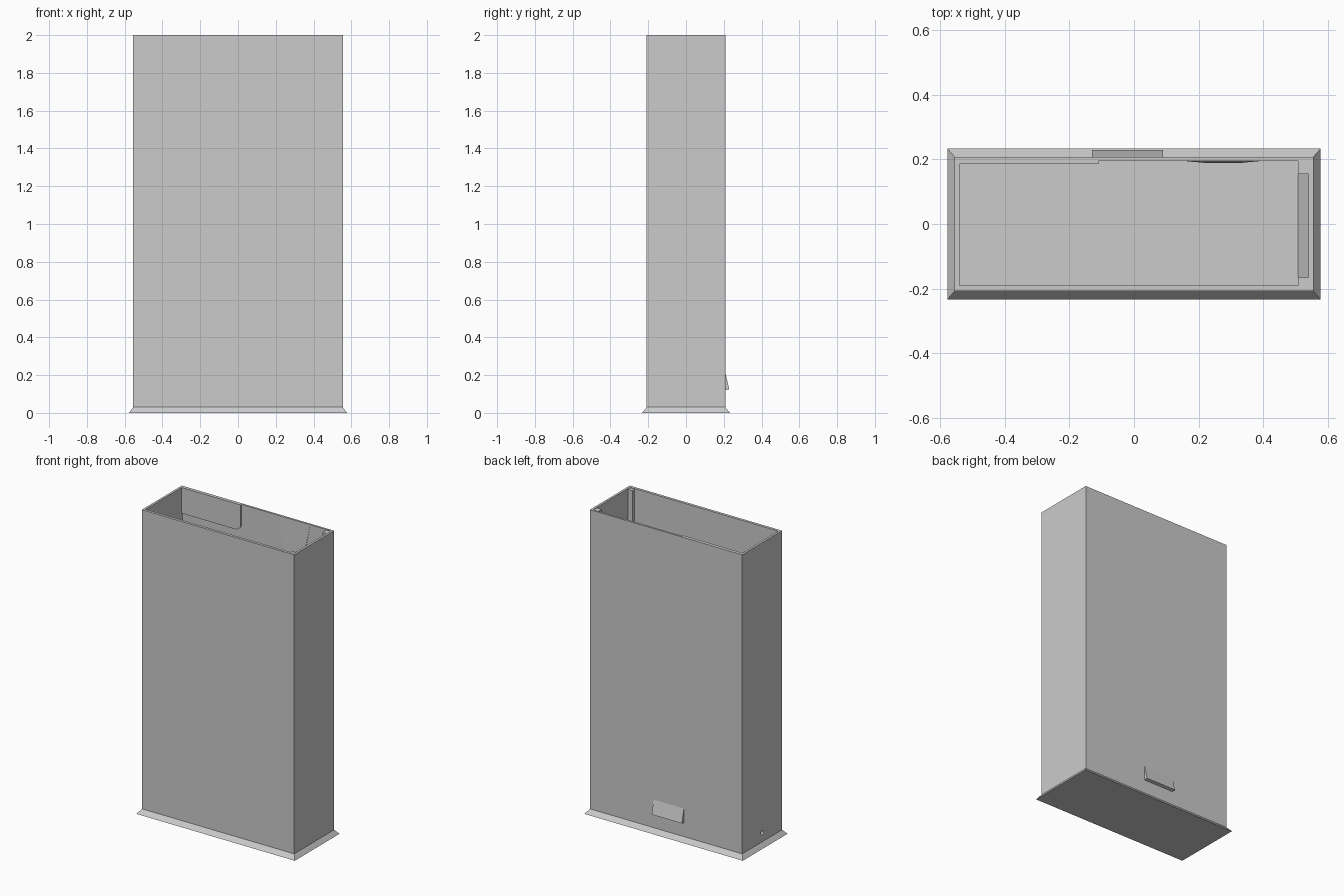
import bpy
import bmesh
import math

cube = bpy.data.objects.get("Cube")
if cube:
    bpy.data.objects.remove(cube, do_unlink=True)

grey = bpy.data.materials.new("light grey")
grey.use_nodes = True
grey.diffuse_color = (0.6, 0.6, 0.6, 1)
grey.node_tree.nodes["Principled BSDF"].inputs["Base Color"].default_value = (0.6, 0.6, 0.6, 1)


def finish(name, bm):
    bmesh.ops.recalc_face_normals(bm, faces=bm.faces)
    mesh = bpy.data.meshes.new(name)
    bm.to_mesh(mesh)
    bm.free()
    mesh.materials.append(grey)
    obj = bpy.data.objects.new(name, mesh)
    bpy.context.collection.objects.link(obj)
    return obj


def loft(name, lower, upper):
    """Closed solid between two loops with the same number of points."""
    bm = bmesh.new()
    a = [bm.verts.new(p) for p in lower]
    b = [bm.verts.new(p) for p in upper]
    bm.faces.new(a)
    bm.faces.new(b)
    n = len(a)
    for i in range(n):
        j = (i + 1) % n
        bm.faces.new((a[i], a[j], b[j], b[i]))
    return finish(name, bm)


def rect(x0, x1, y0, y1, z):
    return [(x0, y0, z), (x1, y0, z), (x1, y1, z), (x0, y1, z)]


def box(name, x0, x1, y0, y1, z0, z1):
    return loft(name, rect(x0, x1, y0, y1, z0), rect(x0, x1, y0, y1, z1))


X, Y, TOP, BASE = 0.555, 0.208, 2.0, 0.03   # outer shell
IN_X, IN_Y, BACK_IN = 0.54, 0.19, 0.195     # inner wall faces

# Flared base that also closes the bottom
loft("base_flange", rect(-0.577, 0.577, -0.233, 0.233, 0), rect(-X, X, -Y, Y, BASE))

# Four walls, open at the top
box("front_wall", -X, X, -Y, -IN_Y, BASE, TOP)
box("back_wall", -X, X, BACK_IN, Y, BASE, TOP)
box("left_wall", IN_X, X, -IN_Y, BACK_IN, BASE, TOP)
right_wall = box("right_wall", -X, -IN_X, -IN_Y, BACK_IN, BASE, TOP)

# Small round cable hole low in the right wall
bpy.ops.mesh.primitive_cylinder_add(vertices=20, radius=0.014, depth=0.1,
                                    location=(-X, 0, 0.09), rotation=(0, math.pi / 2, 0))
cutter = bpy.context.object
cutter.name = "hole_cutter"
cutter.hide_render = True
hole = right_wall.modifiers.new("cable_hole", "BOOLEAN")
hole.object = cutter
hole.solver = "EXACT"
bpy.context.view_layer.objects.active = right_wall
bpy.ops.object.modifier_apply(modifier=hole.name)
bpy.data.objects.remove(cutter, do_unlink=True)

# Corner posts and the sloped ledge between them
box("front_corner_post", 0.507, IN_X, -IN_Y, -0.165, BASE, TOP - 0.004)
box("back_corner_post", 0.507, IN_X, 0.155, BACK_IN, BASE, TOP - 0.004)
loft("sloped_ledge",
     [(0.507, -0.165, BASE), (IN_X, -0.165, BASE), (IN_X, -0.165, BASE + 0.05)],
     [(0.507, 0.155, BASE), (IN_X, 0.155, BASE), (IN_X, 0.155, BASE + 0.05)])

# Hanging plate inside the back wall with one rounded lower corner
edge, low, r = -0.11, 1.83, 0.04
outline = [(-IN_X, TOP), (-IN_X, low)]
for i in range(7):
    a = math.pi / 2 * i / 6
    outline.append((edge - r + r * math.sin(a), low + r - r * math.cos(a)))
outline.append((edge, TOP))
loft("hanging_plate", [(x, 0.185, z) for x, z in outline],
     [(x, BACK_IN, z) for x, z in outline])

# Thin tapered wedge inside the back wall
loft("inner_wedge",
     [(0.22, 0.189, 1.7), (0.33, 0.189, 1.7), (0.33, 0.196, 1.7), (0.22, 0.196, 1.7)],
     rect(0.16, 0.39, 0.1945, 0.196, TOP))

# Sloped hood low on the outside of the back wall
profile = [(Y - 0.002, 0.12), (0.229, 0.125), (Y, 0.215), (Y - 0.002, 0.215)]
loft("back_hood", [(-0.13, y, z) for y, z in profile], [(0.09, y, z) for y, z in profile])
